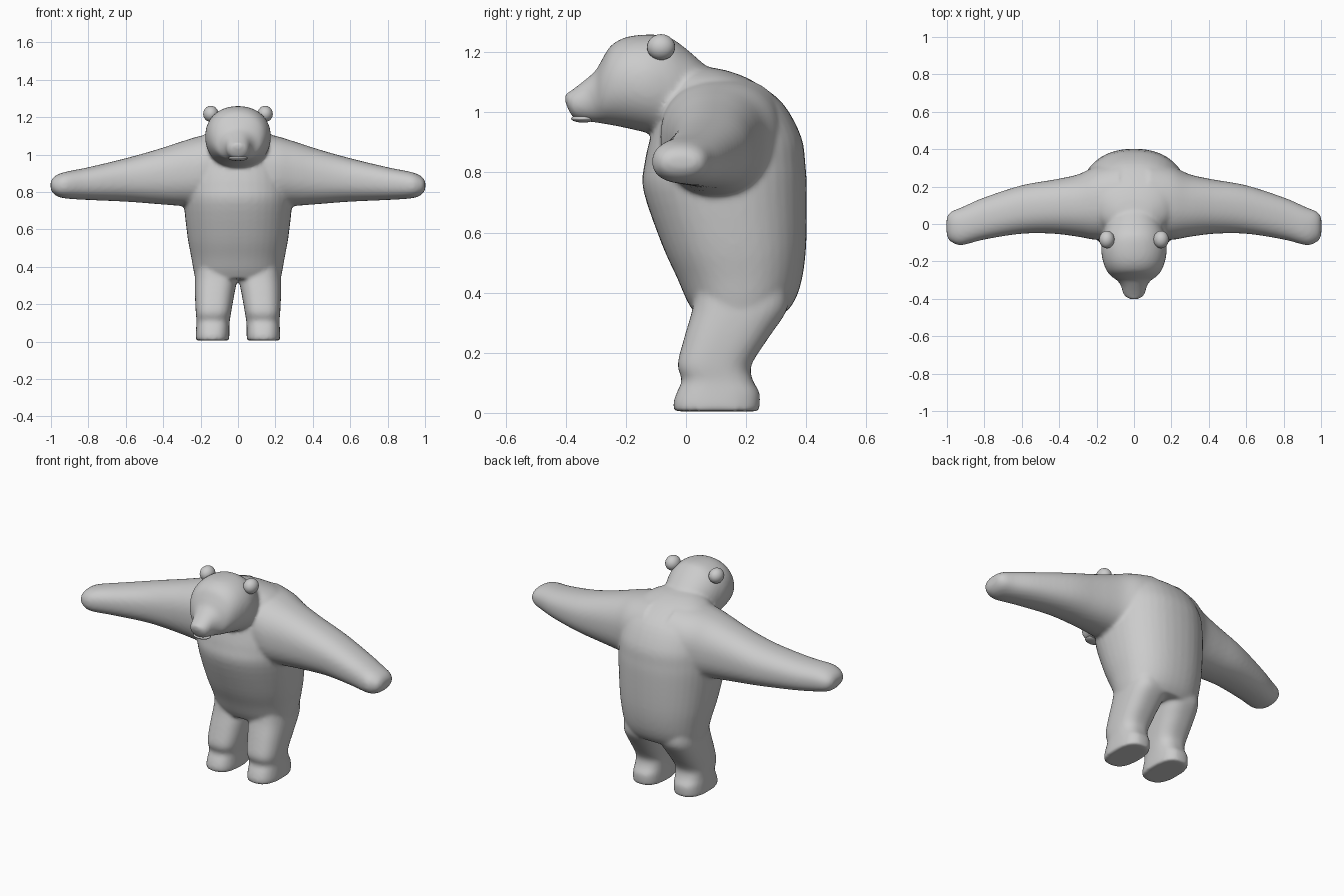
import bpy, bmesh, math
from mathutils import Vector

SEG = 40


def spline(rows, n=4):
    """Catmull-Rom interpolation through the section rows."""
    out = []
    for i in range(len(rows) - 1):
        a, b = rows[max(i - 1, 0)], rows[i]
        c, d = rows[i + 1], rows[min(i + 2, len(rows) - 1)]
        for k in range(n):
            t = k / n
            out.append([0.5 * (2 * q + (r - p) * t + (2 * p - 5 * q + 4 * r - s) * t * t
                               + (3 * q - p - 3 * r + s) * t ** 3)
                        for p, q, r, s in zip(a, b, c, d)])
    return out + [list(rows[-1])]


def loft(bm, rows, axis, power=2.0, mirror=False):
    """Rows: station, min/max of first cross axis, min/max of second cross axis."""
    for side in ((1, -1) if mirror else (1,)):
        rings = []
        for s, a0, a1, b0, b1 in spline(rows):
            ring = []
            for k in range(SEG):
                t = 2 * math.pi * k / SEG
                c, d = math.cos(t), math.sin(t)
                u = (a0 + a1) / 2 + (a1 - a0) / 2 * math.copysign(abs(c) ** (2 / power), c)
                v = (b0 + b1) / 2 + (b1 - b0) / 2 * math.copysign(abs(d) ** (2 / power), d)
                p = {'x': (s, u, v), 'y': (u, s, v), 'z': (u, v, s)}[axis]
                ring.append(bm.verts.new((p[0] * side, p[1], p[2])))
            rings.append(ring)
        faces = [bm.faces.new(rings[0]), bm.faces.new(rings[-1])]
        for r, q in zip(rings, rings[1:]):
            for k in range(SEG):
                j = (k + 1) % SEG
                faces.append(bm.faces.new((r[k], r[j], q[j], q[k])))
        bmesh.ops.recalc_face_normals(bm, faces=faces)


def ball(name, loc, radii, rot=(0, 0, 0)):
    bpy.ops.mesh.primitive_uv_sphere_add(segments=24, ring_count=14, location=loc, rotation=rot)
    ob = bpy.context.object
    ob.name = name
    ob.scale = radii
    bpy.ops.object.shade_smooth()
    return ob


bm = bmesh.new()

# torso: z, x range, y range
loft(bm, [(0.335, -.228, .228, .025, .335), (0.38, -.238, .238, .0, .365),
          (0.45, -.25, .25, -.03, .387), (0.56, -.27, .27, -.08, .40),
          (0.74, -.29, .29, -.142, .402), (0.83, -.29, .29, -.138, .397),
          (0.92, -.28, .28, -.118, .383), (1.03, -.25, .25, -.085, .322),
          (1.10, -.19, .19, -.05, .23), (1.135, -.12, .12, -.02, .15),
          (1.15, -.06, .06, .0, .08)], 'z', 2.25)

# arms: x, y range, z range
loft(bm, [(0.08, -.08, .33, .76, 1.12), (0.2, -.085, .31, .72, 1.10),
          (0.3, -.068, .265, .725, 1.07), (0.43, -.052, .237, .735, 1.028),
          (0.6, -.052, .207, .748, .98), (0.8, -.083, .142, .757, .932),
          (0.92, -.113, .09, .765, .908), (0.97, -.10, .07, .778, .89),
          (0.994, -.08, .05, .80, .87), (1.002, -.05, .03, .82, .85)], 'x', 2.3, True)

# legs with feet: z, x range, y range
loft(bm, [(0.005, .048, .226, -.04, .243), (0.035, .046, .226, -.042, .246),
          (0.07, .046, .224, -.03, .244), (0.11, .044, .222, -.014, .222),
          (0.16, .036, .226, -.028, .218), (0.25, .02, .23, -.006, .275),
          (0.34, .004, .23, .02, .335), (0.40, .01, .225, .03, .34)], 'z', 2.6, True)

# head and snout: y, x range, z range
loft(bm, [(-.402, -.022, .022, 1.035, 1.062), (-.392, -.042, .042, 1.01, 1.066),
          (-.372, -.058, .058, .98, 1.08), (-.33, -.07, .07, .97, 1.113),
          (-.30, -.092, .092, .966, 1.14), (-.28, -.122, .122, .963, 1.175),
          (-.25, -.146, .146, .958, 1.222), (-.20, -.166, .166, .948, 1.25),
          (-.13, -.176, .176, .932, 1.259), (-.06, -.165, .165, .915, 1.252),
          (.0, -.145, .145, .91, 1.212), (.06, -.125, .125, .91, 1.16),
          (.11, -.11, .11, .91, 1.12)], 'y', 2.15)

mesh = bpy.data.meshes.new("bear_body")
bm.to_mesh(mesh)
bm.free()
body = bpy.data.objects.new("bear_body", mesh)
bpy.context.collection.objects.link(body)

# fuse the limbs into one soft skin
remesh = body.modifiers.new("fuse", 'REMESH')
remesh.mode = 'VOXEL'
remesh.voxel_size = 0.01
remesh.use_smooth_shade = True
soft = body.modifiers.new("soften", 'SMOOTH')
soft.factor = 0.5
soft.iterations = 8

# ears
for name, s in (("ear_left", 1), ("ear_right", -1)):
    ball(name, (s * .145, -.083, 1.217), (.041, .047, .043))

# lower lip
ball("lower_lip", (0, -.342, .979), (.052, .04, .013))
